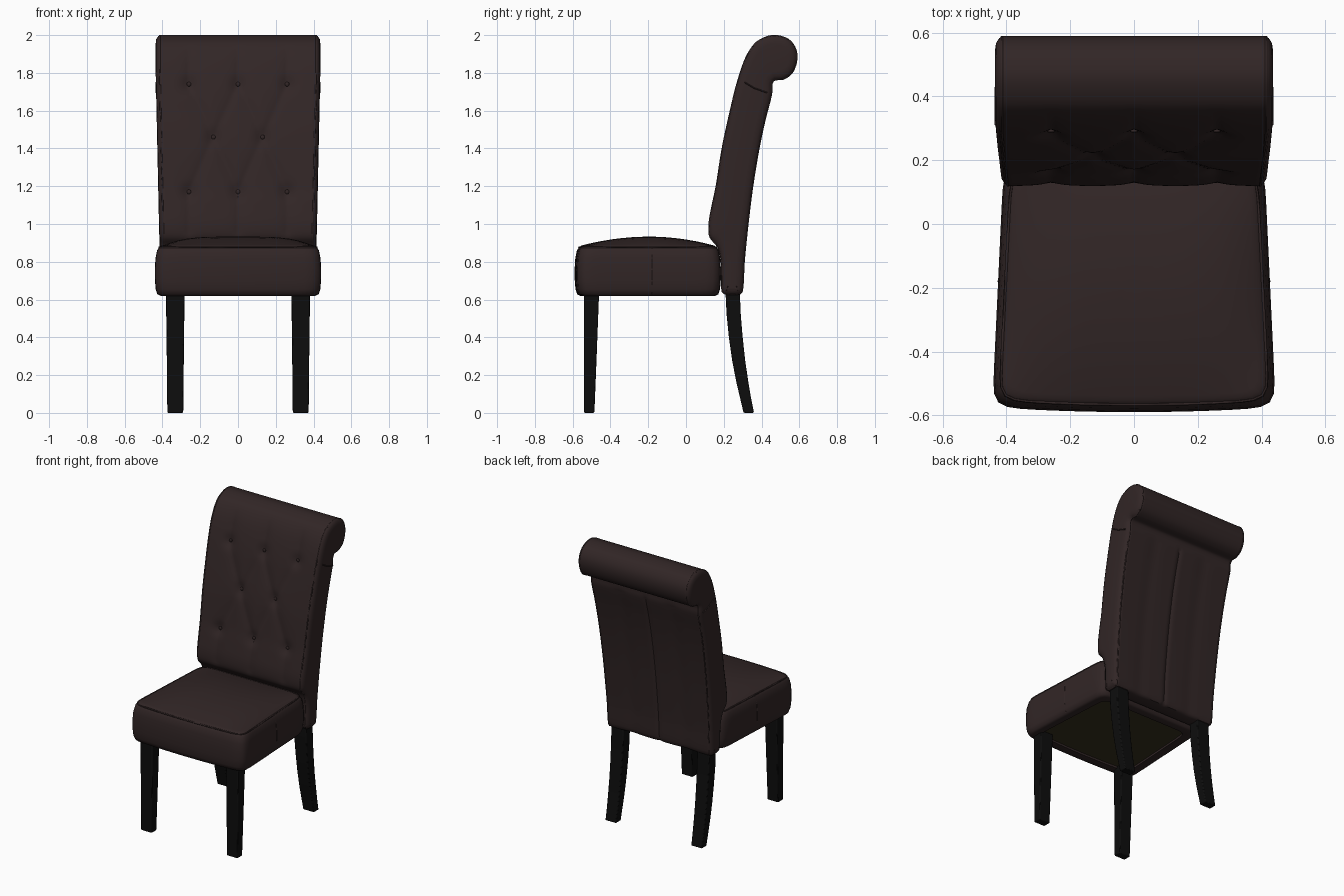
import bpy, bmesh, math
from mathutils import Vector

if "Cube" in bpy.data.objects:
    bpy.data.objects.remove(bpy.data.objects["Cube"])


def material(name, rgb):
    m = bpy.data.materials.new(name)
    m.diffuse_color = (*rgb, 1)
    m.use_nodes = True
    m.node_tree.nodes["Principled BSDF"].inputs["Base Color"].default_value = m.diffuse_color
    return m


LEATHER = material("dark brown leather", (0.031, 0.019, 0.019))
WOOD = material("black wood", (0.004, 0.004, 0.004))
CLOTH = material("olive lining", (0.036, 0.028, 0.013))


def finish(obj, mat, angle=40):
    obj.data.materials.append(mat)
    bpy.ops.object.select_all(action='DESELECT')
    obj.select_set(True)
    bpy.context.view_layer.objects.active = obj
    bpy.ops.object.shade_smooth_by_angle(angle=math.radians(angle))
    return obj


def loft(name, rings, mat, angle=40):
    """Skin a list of equal closed rings and cap both ends."""
    bm = bmesh.new()
    vs = [[bm.verts.new(p) for p in r] for r in rings]
    n = len(rings[0])
    for a, b in zip(vs, vs[1:]):
        for i in range(n):
            j = (i + 1) % n
            bm.faces.new((a[i], a[j], b[j], b[i]))
    caps = [bm.faces.new(vs[0]), bm.faces.new(vs[-1])]
    bmesh.ops.recalc_face_normals(bm, faces=bm.faces)
    bmesh.ops.triangulate(bm, faces=[f for f in caps if len(f.verts) > 4])
    me = bpy.data.meshes.new(name)
    bm.to_mesh(me)
    bm.free()
    obj = bpy.data.objects.new(name, me)
    bpy.context.collection.objects.link(obj)
    return finish(obj, mat, angle)


def tube(name, pts, radius, mat, closed=True):
    cu = bpy.data.curves.new(name, 'CURVE')
    cu.dimensions = '3D'
    cu.bevel_depth = radius
    cu.bevel_resolution = 1
    sp = cu.splines.new('POLY')
    sp.points.add(len(pts) - 1)
    for p, q in zip(sp.points, pts):
        p.co = (*q, 1)
    sp.use_cyclic_u = closed
    obj = bpy.data.objects.new(name, cu)
    bpy.context.collection.objects.link(obj)
    bpy.ops.object.select_all(action='DESELECT')
    obj.select_set(True)
    bpy.context.view_layer.objects.active = obj
    bpy.ops.object.convert(target='MESH')
    return finish(bpy.context.view_layer.objects.active, mat, 60)


# ---------- backrest side profile (y, z), clockwise from the bottom front
KEYS = [(0.20, 0.63), (0.187, 0.66), (0.185, 0.80), (0.165, 0.88), (0.125, 0.93), (0.12, 1.0),
        (0.137, 1.1), (0.158, 1.2), (0.19, 1.4), (0.233, 1.6), (0.27, 1.75), (0.315, 1.88),
        (0.365, 1.957), (0.42, 1.99), (0.475, 2.0), (0.545, 1.977), (0.583, 1.925), (0.587, 1.86),
        (0.56, 1.795), (0.51, 1.763), (0.472, 1.762), (0.457, 1.742), (0.455, 1.69), (0.42, 1.55),
        (0.388, 1.4), (0.355, 1.2), (0.33, 1.0), (0.31, 0.8), (0.302, 0.66), (0.29, 0.63)]


def spline(keys, step):
    """Closed Catmull-Rom curve through keys, about one point per step."""
    k = [Vector(p) for p in keys]
    out = []
    for i in range(len(k)):
        a, b, c, d = (k[(i + o) % len(k)] for o in (-1, 0, 1, 2))
        n = max(1, round((c - b).length / step))
        ta = (c - a) * (c - b).length / ((b - a).length + (c - b).length)
        tb = (d - b) * (c - b).length / ((c - b).length + (d - c).length)
        for s in range(n):
            t = s / n
            out.append(b * (2*t**3 - 3*t*t + 1) + ta * (t**3 - 2*t*t + t)
                       + c * (3*t*t - 2*t**3) + tb * (t**3 - t*t))
    return out


PROFILE = spline(KEYS, 0.016)
N = len(PROFILE)
# inward normals (the loop runs clockwise seen with y right, z up)
INWARD = []
for i in range(N):
    t = (PROFILE[(i + 1) % N] - PROFILE[i - 1]).normalized()
    INWARD.append(Vector((t.y, -t.x)))


def half_width(z):
    return 0.386 + 0.026 * min(1, (z - 0.62) / 1.2)


# ---------- tufting: buttons joined by diamond creases
BUTTONS = [(x, z) for z in (1.74, 1.17) for x in (-0.26, 0, 0.26)] + [(-0.13, 1.46), (0.13, 1.46)]
CREASES = [((x, z), (x + s * 0.13, 1.46)) for z in (1.74, 1.17) for x in (-0.26, 0, 0.26)
           for s in (-1, 1) if abs(x + s * 0.13) < 0.2]
CREASES += [((x, 1.74), (x, 1.92)) for x in (-0.26, 0, 0.26)]
CREASES += [((x, 1.17), (x, 0.94)) for x in (-0.26, 0, 0.26)]
CREASES = [(Vector(a), Vector(b)) for a, b in CREASES]


def seg_dist(p, a, b):
    t = max(0, min(1, (p - a).dot(b - a) / (b - a).length_squared))
    return (p - a - (b - a) * t).length


def tuft(x, z):
    p = Vector((x, z))
    d = min(seg_dist(p, a, b) for a, b in CREASES)
    r = min((p - Vector(b)).length for b in BUTTONS)
    fade = max(0, min(1, (1.96 - z) / 0.12, (z - 0.9) / 0.06))
    return fade * (0.013 * math.exp(-d / 0.035) + 0.016 * math.exp(-(r / 0.04) ** 2))


def back_ring(t, extra=0, inset=0):
    ring = []
    for i, (p, n) in enumerate(zip(PROFILE, INWARD)):
        x = t * half_width(p.y)
        d = inset
        if n.x > 0.1 and p.y > 0.9 and p.x < 0.4:
            d += tuft(x, p.y)
        elif n.x < -0.5 and p.y < 1.70:      # seams of the rear panel
            d += 0.007 * math.exp(-(x / 0.012) ** 2) + 0.004 * math.exp(-((abs(x) - 0.2) / 0.05) ** 2)
        q = p + n * d
        ring.append((x + math.copysign(extra, t), q.x, q.y))
    return ring


EDGE = [(0.024, 0.045), (0.021, 0.022), (0.011, 0.006)]
rings = [back_ring(-1, e, i) for e, i in EDGE]
rings += [back_ring(-1 + k / 30) for k in range(61)]
rings += [back_ring(1, e, i) for e, i in reversed(EDGE)]
loft("backrest", rings, LEATHER)

for side, s in (("left", -1), ("right", 1)):
    tube(f"backrest_piping_{side}", back_ring(s, 0.002, 0.003), 0.005, LEATHER)
    # seam below the rolled top
    x = s * (half_width(1.72) + 0.023)
    tube(f"roll_seam_{side}", [(x, 0.31, 1.75), (x, 0.36, 1.72), (x, 0.43, 1.695)], 0.004, LEATHER, False)

# ---------- tuft buttons
front = [p for p, n in zip(PROFILE, INWARD) if n.x > 0.1 and 0.95 < p.y < 1.95]
for i, (x, z) in enumerate(BUTTONS):
    y = min(front, key=lambda p: abs(p.y - z)).x + 0.026
    bpy.ops.mesh.primitive_uv_sphere_add(segments=12, ring_count=8, radius=0.012, location=(x, y, z))
    b = bpy.context.object
    b.name = f"tuft_button_{i + 1}"
    b.scale.y = 0.5
    finish(b, LEATHER)


# ---------- seat cushion
def seat_ring(z, inset, t=1.0, dome=0.0, m=20):
    ring = []
    sq = [(-1 + 2*k/m, -1) for k in range(m)] + [(1, -1 + 2*k/m) for k in range(m)]
    sq += [(1 - 2*k/m, 1) for k in range(m)] + [(-1, 1 - 2*k/m) for k in range(m)]
    for u, v in sq:
        f = t / (abs(u) ** 16 + abs(v) ** 16) ** (1 / 16)
        u, v = u * f, v * f
        x = u * (0.427 - 0.018 * v - inset)
        y = -0.195 + v * (0.38 - inset) - 0.015 * max(0, 1 - u*u) * max(0, -v)
        ring.append((x, y, z + dome * max(0, 1 - u**4) * max(0, 1 - v*v)))
    return ring


rings = [seat_ring(0.648, 0.075), seat_ring(0.624, 0.075), seat_ring(0.62, 0.03), seat_ring(0.628, 0.014),
         seat_ring(0.655, 0.005), seat_ring(0.70, 0.001), seat_ring(0.76, 0), seat_ring(0.82, 0.004),
         seat_ring(0.86, 0.012), seat_ring(0.878, 0.024), seat_ring(0.886, 0.036)]
rings += [seat_ring(0.886, 0.036, t, 0.047) for t in (0.96, 0.9, 0.8, 0.7, 0.55, 0.4, 0.25, 0.1)]
loft("seat", rings, LEATHER, 50)
tube("seat_piping", seat_ring(0.877, 0.024), 0.005, LEATHER)
for side, s in (("left", -1), ("right", 1)):
    tube(f"seat_side_seam_{side}", [(s * (0.426 - i), -0.18, z) for z, i in
                                    ((0.63, 0.014), (0.70, 0.001), (0.76, 0), (0.82, 0.004), (0.875, 0.022))],
         0.003, LEATHER, False)

# ---------- lining under the seat
loft("seat_lining", [seat_ring(0.638, 0.07), seat_ring(0.646, 0.07)], CLOTH)


# ---------- legs: (z, half width, y front, y back)
FRONT = [(0, 0.042, -0.54, -0.485), (0.3, 0.045, -0.54, -0.473), (0.64, 0.048, -0.54, -0.46)]
REAR = [(0, 0.042, 0.305, 0.36), (0.08, 0.043, 0.286, 0.344), (0.17, 0.044, 0.265, 0.329),
        (0.28, 0.045, 0.244, 0.313), (0.40, 0.046, 0.227, 0.300), (0.52, 0.048, 0.215, 0.290),
        (0.66, 0.048, 0.208, 0.284)]
for name, rows in (("front_leg", FRONT), ("rear_leg", REAR)):
    for side, s in (("left", -1), ("right", 1)):
        cx = s * 0.332
        leg = loft(f"{name}_{side}",
                   [[(cx - w, a, z), (cx + w, a, z), (cx + w, b, z), (cx - w, b, z)] for z, w, a, b in rows],
                   WOOD, 30)
        bev = leg.modifiers.new("soft edges", 'BEVEL')
        bev.width = 0.006
        bev.segments = 2
        bev.limit_method = 'ANGLE'
